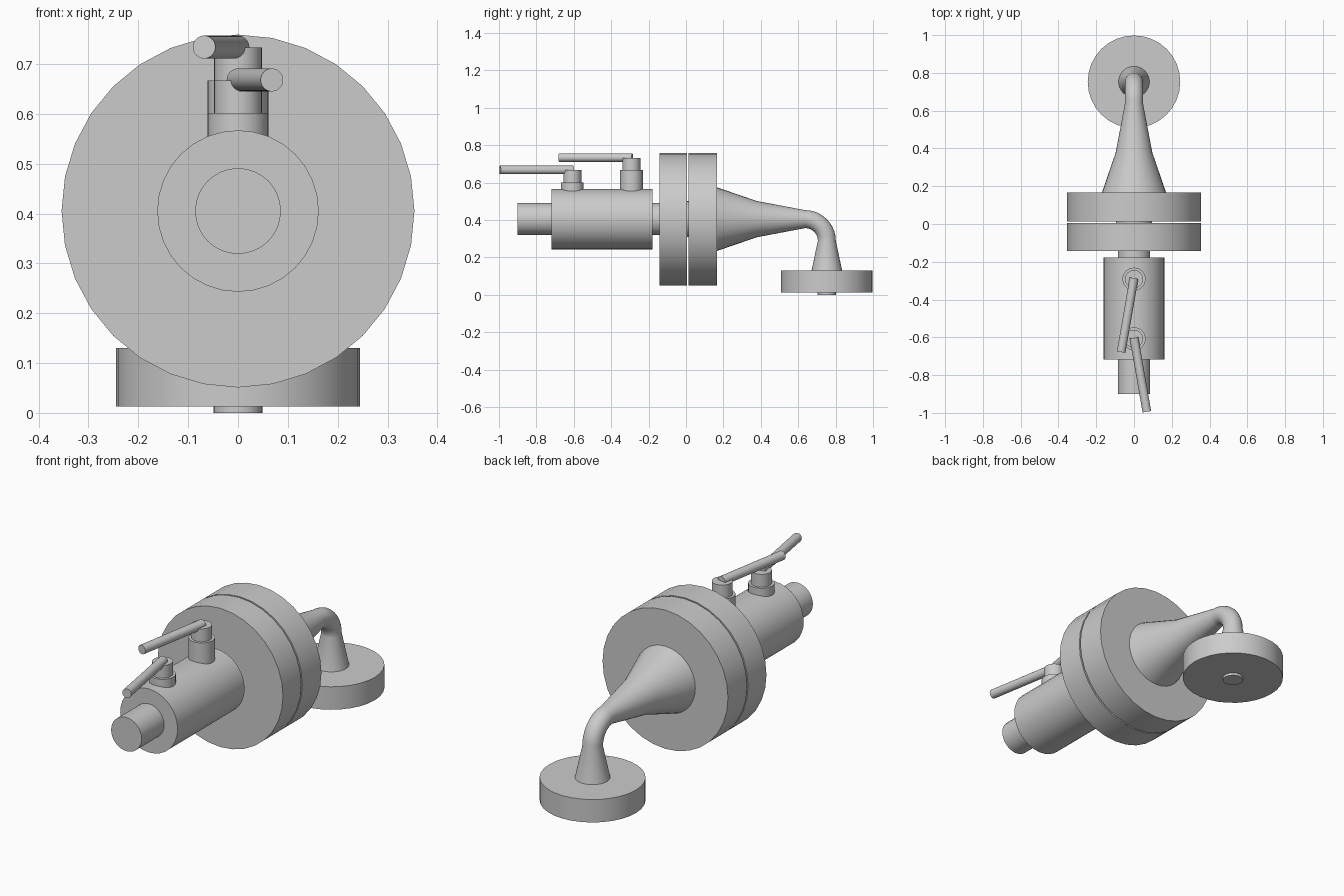
import bpy, bmesh
from math import sin, cos, pi, radians
from mathutils import Vector

if "Cube" in bpy.data.objects:
    bpy.data.objects.remove(bpy.data.objects["Cube"])

AXIS_Z = 0.405   # height of the main horizontal axis
OUT_Y = 0.753    # y of the vertical outlet axis


def finish(name, bm):
    bmesh.ops.recalc_face_normals(bm, faces=bm.faces)
    mesh = bpy.data.meshes.new(name)
    bm.to_mesh(mesh)
    bm.free()
    obj = bpy.data.objects.new(name, mesh)
    bpy.context.collection.objects.link(obj)
    bpy.ops.object.select_all(action='DESELECT')
    obj.select_set(True)
    bpy.context.view_layer.objects.active = obj
    bpy.ops.object.shade_smooth_by_angle(angle=radians(35))
    return obj


def loft(name, stations, sides=32):
    """Capped tube through stations of (centre, direction, radius)."""
    bm = bmesh.new()
    rings = []
    for centre, direction, radius in stations:
        d = Vector(direction).normalized()
        u = Vector((1, 0, 0)) if abs(d.x) < 0.9 else Vector((0, 1, 0))
        v = d.cross(u).normalized()
        u = v.cross(d)
        c = Vector(centre)
        rings.append([bm.verts.new(c + radius * (u * cos(2 * pi * i / sides) + v * sin(2 * pi * i / sides)))
                      for i in range(sides)])
    for a, b in zip(rings, rings[1:]):
        for i in range(sides):
            j = (i + 1) % sides
            bm.faces.new((a[i], a[j], b[j], b[i]))
    bm.faces.new(rings[0])
    bm.faces.new(rings[-1])
    return finish(name, bm)


def rod(name, start, end, radius, sides=32):
    d = Vector(end) - Vector(start)
    return loft(name, [(start, d, radius), (end, d, radius)], sides)


# Main body, pipe and flanges along the y axis
for name, y0, y1, r in [
    ("inlet_pipe", -0.90, -0.70, 0.086),
    ("valve_body", -0.718, -0.178, 0.162),
    ("body_neck", -0.19, -0.13, 0.086),
    ("front_flange", -0.143, 0.005, 0.354),
    ("flange_gasket", -0.01, 0.03, 0.096),
    ("rear_flange", 0.013, 0.167, 0.354),
]:
    rod(name, (0, y0, AXIS_Z), (0, y1, AXIS_Z), r)

# Reducer, elbow and flared outlet as one continuous tube
BEND_Y, BEND_Z = 0.637, 0.289
BEND_R = OUT_Y - BEND_Y
path = [((0, 0.16, AXIS_Z), (0, 1, 0), 0.172),
        ((0, 0.378, AXIS_Z), (0, 1, 0), 0.097)]
for k in range(11):
    a = pi / 2 * k / 10
    path.append(((0, BEND_Y + BEND_R * sin(a), BEND_Z + BEND_R * cos(a)),
                 (0, cos(a), -sin(a)), 0.048))
path.append(((0, OUT_Y, 0.125), (0, 0, -1), 0.083))
loft("reducing_elbow", path)

# Outlet disc and the nub under it
rod("outlet_disc", (0, OUT_Y, 0.013), (0, OUT_Y, 0.13), 0.245)
rod("outlet_nub", (0, OUT_Y, 0), (0, OUT_Y, 0.03), 0.049)

# Two lever valves: (name, y, collar top, stem top, handle side)
for name, y, collar_top, stem_top, side in [
    ("rear", -0.292, 0.667, 0.733, -1),
    ("front", -0.608, 0.602, 0.667, 1),
]:
    rod(name + "_valve_collar", (0, y, 0.52), (0, y, collar_top), 0.061)
    rod(name + "_valve_stem", (0, y, collar_top - 0.02), (0, y, stem_top), 0.048)
    rod(name + "_valve_handle", (0, y + 0.005, stem_top + 0.001),
        (side * 0.068, y - 0.386, stem_top + 0.001), 0.023)
